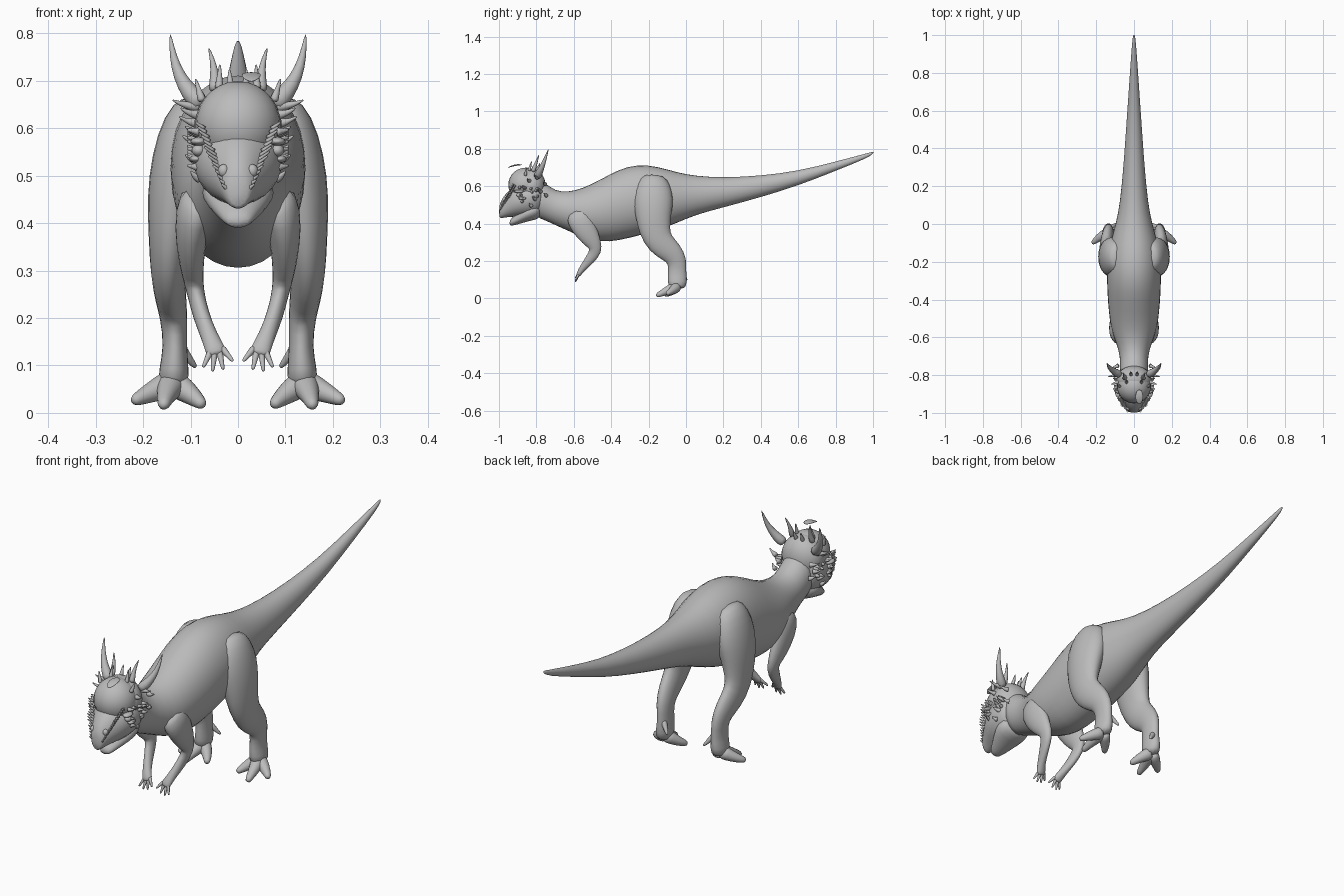
import bpy, bmesh, math, random
from mathutils import Vector

random.seed(4)
if "Cube" in bpy.data.objects:
    bpy.data.objects.remove(bpy.data.objects["Cube"])

grey = bpy.data.materials.new("plain_grey")
grey.use_nodes = True
tone = (0.5, 0.5, 0.5, 1)
grey.diffuse_color = tone
grey.node_tree.nodes["Principled BSDF"].inputs["Base Color"].default_value = tone


def finish(name, bm, mirror, levels):
    bmesh.ops.recalc_face_normals(bm, faces=bm.faces)
    for f in bm.faces:
        f.smooth = True
    mesh = bpy.data.meshes.new(name)
    bm.to_mesh(mesh)
    bm.free()
    mesh.materials.append(grey)
    obj = bpy.data.objects.new(name, mesh)
    bpy.context.collection.objects.link(obj)
    if mirror:
        obj.modifiers.new("Mirror", 'MIRROR')
    if levels:
        sub = obj.modifiers.new("Subdivision", 'SUBSURF')
        sub.levels = sub.render_levels = levels
    return obj


def loft(name, paths, sides=12, mirror=False, levels=1, upright=False):
    """Skin rings along each path; a station is (x, y, z, half width, half depth)."""
    bm = bmesh.new()
    for path in paths:
        pts = [Vector(s[:3]) for s in path]
        rings = []
        for i, s in enumerate(path):
            t = (pts[min(i + 1, len(pts) - 1)] - pts[max(i - 1, 0)]).normalized()
            if upright:
                t = Vector((0, 1, 0))
            side = Vector((1, 0, 0)) if abs(t.x) < 0.9 else Vector((0, 1, 0))
            side = (side - t * side.dot(t)).normalized()
            up = t.cross(side)
            rings.append([bm.verts.new(pts[i]
                          + side * s[3] * math.cos(k * math.tau / sides)
                          + up * s[4] * math.sin(k * math.tau / sides))
                          for k in range(sides)])
        for a, b in zip(rings, rings[1:]):
            for k in range(sides):
                n = (k + 1) % sides
                bm.faces.new((a[k], a[n], b[n], b[k]))
        bm.faces.new(rings[0])
        bm.faces.new(rings[-1])
    return finish(name, bm, mirror, levels)


def balls(name, items, mirror=False):
    """Ellipsoids given as (centre, radii)."""
    bm = bmesh.new()
    for centre, radii in items:
        new = bmesh.ops.create_uvsphere(bm, u_segments=24, v_segments=14, radius=1)["verts"]
        for v in new:
            v.co = Vector(centre) + Vector([c * r for c, r in zip(v.co, radii)])
    return finish(name, bm, mirror, 0)


def taper(a, b, r0, r1, bend=(0, 0, 0)):
    """Stations of a bent, tapering digit or spike."""
    a, b, bend = Vector(a), Vector(b), Vector(bend)
    out = []
    for i in range(5):
        t = i / 4
        r = r0 + (r1 - r0) * t
        out.append((*(a.lerp(b, t) + bend * 4 * t * (1 - t)), r, r))
    return out


# Body and tail: y, top, bottom, half width
trunk = [(1.005, .787, .777, .004), (.97, .777, .75, .01), (.8, .732, .682, .022),
         (.6, .682, .602, .036), (.4, .657, .54, .05), (.2, .647, .485, .066),
         (.05, .657, .445, .085), (-.05, .677, .40, .115), (-.15, .71, .36, .14),
         (-.26, .722, .33, .147), (-.36, .695, .305, .145), (-.46, .637, .295, .137),
         (-.56, .588, .325, .125), (-.63, .572, .36, .095), (-.7, .575, .39, .075),
         (-.76, .625, .42, .075), (-.81, .66, .43, .08)]
loft("body_and_tail", [[(0, y, (t + b) / 2, w, (t - b) / 2) for y, t, b, w in trunk]],
     sides=16, upright=True)

# Hind legs and feet
loft("hind_legs", [[(.08, -.17, .66, .04, .06), (.1, -.175, .61, .062, .095),
                    (.12, -.175, .53, .066, .115), (.135, -.175, .45, .06, .1),
                    (.145, -.168, .36, .045, .088), (.148, -.14, .295, .038, .075),
                    (.142, -.075, .245, .034, .064), (.135, -.045, .2, .03, .054),
                    (.132, -.048, .14, .025, .049), (.135, -.045, .09, .033, .055),
                    (.137, -.05, .05, .034, .045)]], mirror=True)
ankle = (.137, -.045, .065)
loft("hind_toes", [taper(ankle, (.073, -.115, .015), .034, .011, (-.008, 0, -.004)),
                   taper(ankle, (.158, -.162, .012), .036, .012, (.002, 0, .002)),
                   taper(ankle, (.223, -.105, .024), .034, .011, (.008, 0, -.004)),
                   taper((.125, -.02, .14), (.088, .005, .095), .016, .005)],
     sides=8, mirror=True)

# Arms and fingers
loft("arms", [[(.075, -.59, .47, .04, .06), (.095, -.565, .42, .042, .075),
               (.1, -.53, .35, .032, .062), (.096, -.49, .29, .023, .042),
               (.09, -.48, .255, .019, .035), (.078, -.515, .205, .018, .027),
               (.06, -.555, .16, .018, .018), (.047, -.572, .132, .023, .014),
               (.044, -.578, .12, .02, .01)]], mirror=True)
loft("fingers", [taper((.045 + d * .3, -.57, .138), (.044 + d, -.592, z), .01, .004)
                 for d, z in ((-.034, .108), (-.013, .09), (.01, .086), (.03, .095))],
     sides=6, mirror=True)

# Head: skull dome, face wedge and lower jaw
balls("skull_dome", [((0, -.858, .607), (.09, .092, .092)),
                     ((0, -.825, .60), (.093, .075, .095))])
loft("face", [[(0, -.76, .55, .075, .09), (0, -.8, .545, .096, .105),
               (0, -.87, .53, .1, .095), (0, -.92, .518, .078, .083),
               (0, -.96, .5, .05, .068), (0, -.985, .48, .035, .052),
               (0, -1.0, .463, .022, .035)]], sides=14, upright=True)
loft("lower_jaw", [[(0, -.77, .475, .07, .05), (0, -.83, .467, .085, .052),
                    (0, -.88, .44, .06, .04), (0, -.92, .415, .038, .026),
                    (0, -.945, .403, .025, .015)]], upright=True)
balls("eyes", [((.083, -.89, .553), (.014, .017, .013))], mirror=True)
balls("brows", [((.083, -.893, .572), (.017, .026, .009)),
                ((.088, -.875, .535), (.014, .022, .008))], mirror=True)
balls("nostrils", [((.03, -.975, .51), (.012, .012, .014))], mirror=True)

# Horns and spikes around the crown and cheeks
loft("large_horns", [taper((.072, -.8, .645), (.143, -.735, .8), .027, .002, (.016, 0, -.014))],
     sides=8, mirror=True)
loft("crown_spikes", [taper((.05, -.82, .675), (.062, -.785, .77), .017, .002, (-.006, 0, 0)),
                      taper((.04, -.84, .68), (.038, -.825, .735), .012, .002),
                      taper((.016, -.8, .68), (.018, -.78, .725), .012, .002),
                      taper((.075, -.86, .655), (.09, -.85, .705), .012, .002)],
     sides=6, mirror=True)
loft("cheek_spikes", [taper((.08, y + .015, z), (x, y, z + .015), .015, .002, (0, 0, -.004))
                      for x, y, z in ((.14, -.81, .645), (.122, -.85, .628), (.125, -.765, .61),
                                      (.118, -.79, .57), (.112, -.875, .59), (.108, -.76, .55),
                                      (.112, -.82, .53), (.1, -.84, .495))],
     sides=6, mirror=True)

# Rows of small bumps down each side of the face and over the cheeks
bumps = []
for i in range(15):
    t = i / 14
    p = Vector((.08, -.92, .605)).lerp(Vector((.026, -.99, .475)), t)
    out = Vector((.012, -.008, .01)) * random.uniform(.6, 1.2)
    bumps.append(taper(p - out * .8, p + out, .007, .002))
for i in range(12):
    y, z = random.uniform(-.9, -.78), random.uniform(.48, .6)
    bumps.append(taper((.082, y, z), (.106, y + .008, z + .004), .01, .003))
loft("face_bumps", bumps, sides=6, mirror=True, levels=0)

# Loose curved scale hovering over the crown
scale = balls("loose_scale", [((.028, -.915, .712), (.02, .038, .004))])
for v in scale.data.vertices:
    d = v.co.y + .915
    v.co.z += .2 * d - 4 * d * d
